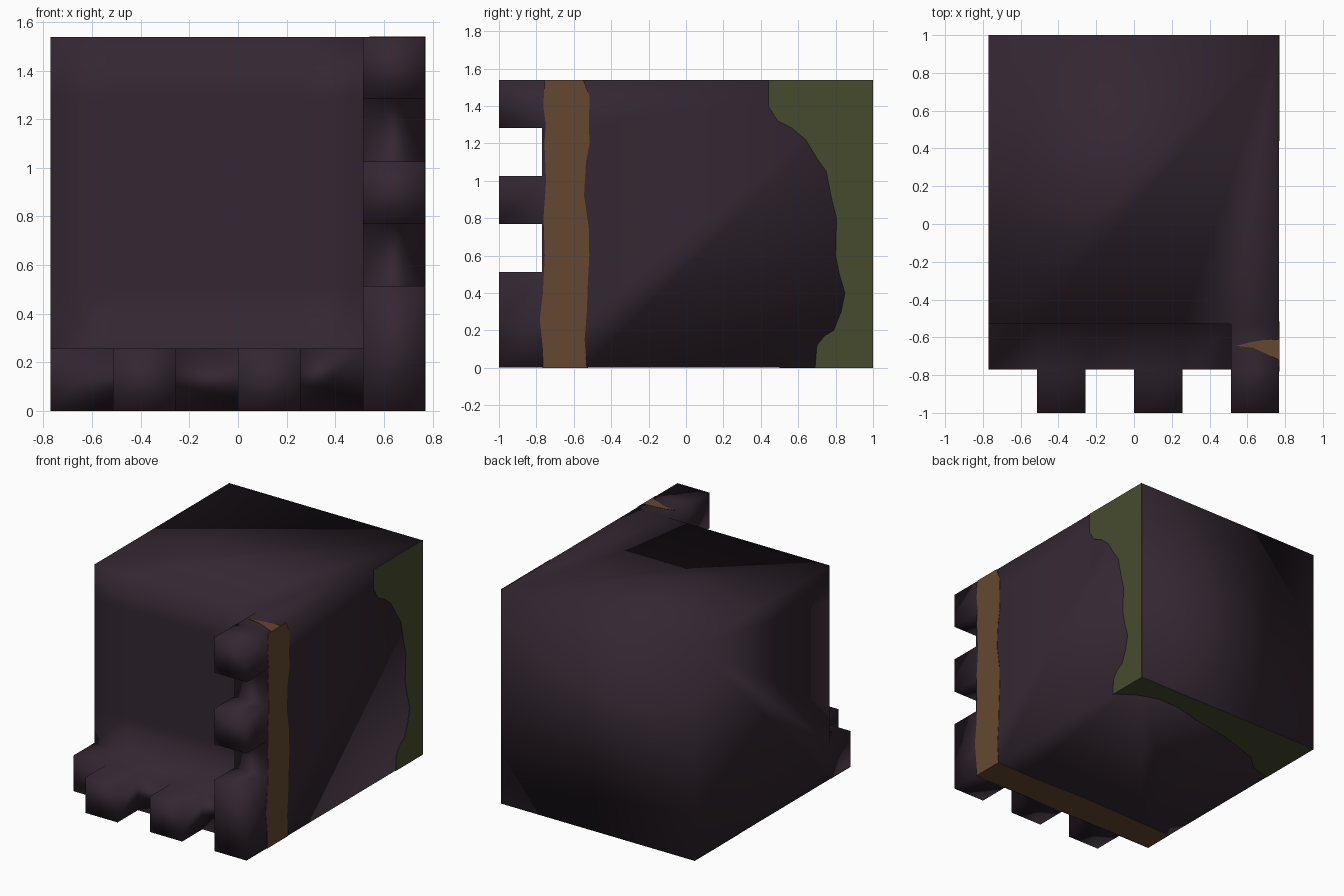
import bpy, bmesh

if "Cube" in bpy.data.objects:
    bpy.data.objects.remove(bpy.data.objects["Cube"])

def material(name, rgb):
    m = bpy.data.materials.new(name)
    m.diffuse_color = (*rgb, 1)
    m.use_nodes = True
    m.node_tree.nodes["Principled BSDF"].inputs["Base Color"].default_value = m.diffuse_color
    return m

DARK = material("dark plum", (0.0335, 0.0203, 0.0315))
BROWN = material("rusty brown", (0.127, 0.064, 0.029))
GREEN = material("moss green", (0.064, 0.071, 0.027))

def finish(bm, name, mat, smooth):
    bmesh.ops.recalc_face_normals(bm, faces=bm.faces)
    for f in bm.faces:
        f.smooth = smooth
    me = bpy.data.meshes.new(name)
    bm.to_mesh(me)
    bm.free()
    me.materials.append(mat)
    ob = bpy.data.objects.new(name, me)
    bpy.context.collection.objects.link(ob)
    return ob

# Body: one welded block of cells with a notched front rim
U = 1.54 / 6
XS = [-0.77 + U * i for i in range(6)] + [0.768]
YS = [-1.0, -0.77, -0.53, 1.0]
ZS = [0.002] + [U * i for i in range(1, 6)] + [1.538]

def filled(i, j, k):
    if not (0 <= i < 6 and 0 <= j < 3 and 0 <= k < 6):
        return False
    if j == 2:
        return True                      # main block
    if i < 5 and k > 0:
        return False                     # open area in front of the block
    if j == 1:
        return True                      # continuous rim
    if i == 5:
        return k in (0, 1, 3, 5)         # teeth up the right side
    return i in (1, 3)                   # teeth along the bottom

bm = bmesh.new()
grid = {}

def vert(key):
    if key not in grid:
        grid[key] = bm.verts.new((XS[key[0]], YS[key[1]], ZS[key[2]]))
    return grid[key]

for i in range(6):
    for j in range(3):
        for k in range(6):
            if not filled(i, j, k):
                continue
            for axis in range(3):
                for side in (0, 1):
                    n = [i, j, k]
                    n[axis] += 2 * side - 1
                    if filled(*n):
                        continue
                    quad = []
                    for a, b in ((0, 0), (1, 0), (1, 1), (0, 1)):
                        c = [i, j, k]
                        c[axis] += side
                        c[(axis + 1) % 3] += a
                        c[(axis + 2) % 3] += b
                        quad.append(vert(tuple(c)))
                    bm.faces.new(quad)
bmesh.ops.recalc_face_normals(bm, faces=bm.faces)
# merge the large flat sides behind the rim
back_edges = [e for e in bm.edges if max(v.co.y for v in e.verts) > 0.5]
back_verts = [v for v in bm.verts if v.co.y > 0.5]
bmesh.ops.dissolve_limit(bm, angle_limit=0.02, verts=back_verts, edges=back_edges)
finish(bm, "notched_block", DARK, True)

# Painted patches: thin plates with ragged outlines
def plate(name, points, mat, offset):
    bm = bmesh.new()
    f = bm.faces.new([bm.verts.new(p) for p in points])
    ext = bmesh.ops.extrude_face_region(bm, geom=[f])
    bmesh.ops.translate(bm, vec=offset,
                        verts=[g for g in ext["geom"] if isinstance(g, bmesh.types.BMVert)])
    return finish(bm, name, mat, False)

def on_right(pts):
    return [(0.766, y, z) for y, z in pts]

def on_bottom(pts):
    return [(x, y, 0.004) for x, y in pts]

OUT, DOWN, UP = (0.004, 0, 0), (0, 0, -0.004), (0, 0, 0.004)

# Brown stripe on the right side and underneath
rear = [(-.55, 1.54), (-.515, 1.45), (-.52, 1.3), (-.515, 1.2), (-.535, 1.1), (-.545, .92),
        (-.52, .75), (-.517, .6), (-.525, .45), (-.53, .3), (-.542, .15), (-.53, 0)]
front = [(-.765, 0), (-.765, .1), (-.782, .26), (-.765, .4), (-.755, .6), (-.762, .8),
         (-.748, 1), (-.757, 1.2), (-.75, 1.3), (-.763, 1.4), (-.755, 1.54)]
plate("brown_stripe_side", on_right(rear + front), BROWN, OUT)
under = [(.77, -.53), (.4, -.54), (0, -.525), (-.4, -.535), (-.77, -.545),
         (-.77, -.765), (-.4, -.755), (0, -.768), (.4, -.757), (.77, -.765)]
plate("brown_stripe_under", on_bottom(under), BROWN, DOWN)
tip = [(.54, -.645), (.6, -.63), (.68, -.615), (.77, -.61), (.77, -.72), (.63, -.655)]
plate("brown_patch_top", [(x, y, 1.536) for x, y in tip], BROWN, UP)

# Green growth along the back edge
edge = [(.44, 1.54), (.44, 1.4), (.49, 1.32), (.57, 1.28), (.64, 1.22), (.70, 1.12), (.75, 1.05),
        (.78, .9), (.805, .8), (.80, .6), (.82, .5), (.85, .4), (.83, .3), (.79, .2),
        (.74, .17), (.70, .12), (.69, 0)]
plate("green_growth_side", on_right(edge + [(1, 0), (1, 1.54)]), GREEN, OUT)
below = [(.77, .70), (.62, .80), (.48, .845), (.3, .84), (.11, .79), (-.2, .74), (-.51, .64),
         (-.62, .54), (-.77, .50), (-.77, 1), (.77, 1)]
plate("green_growth_under", on_bottom(below), GREEN, DOWN)
